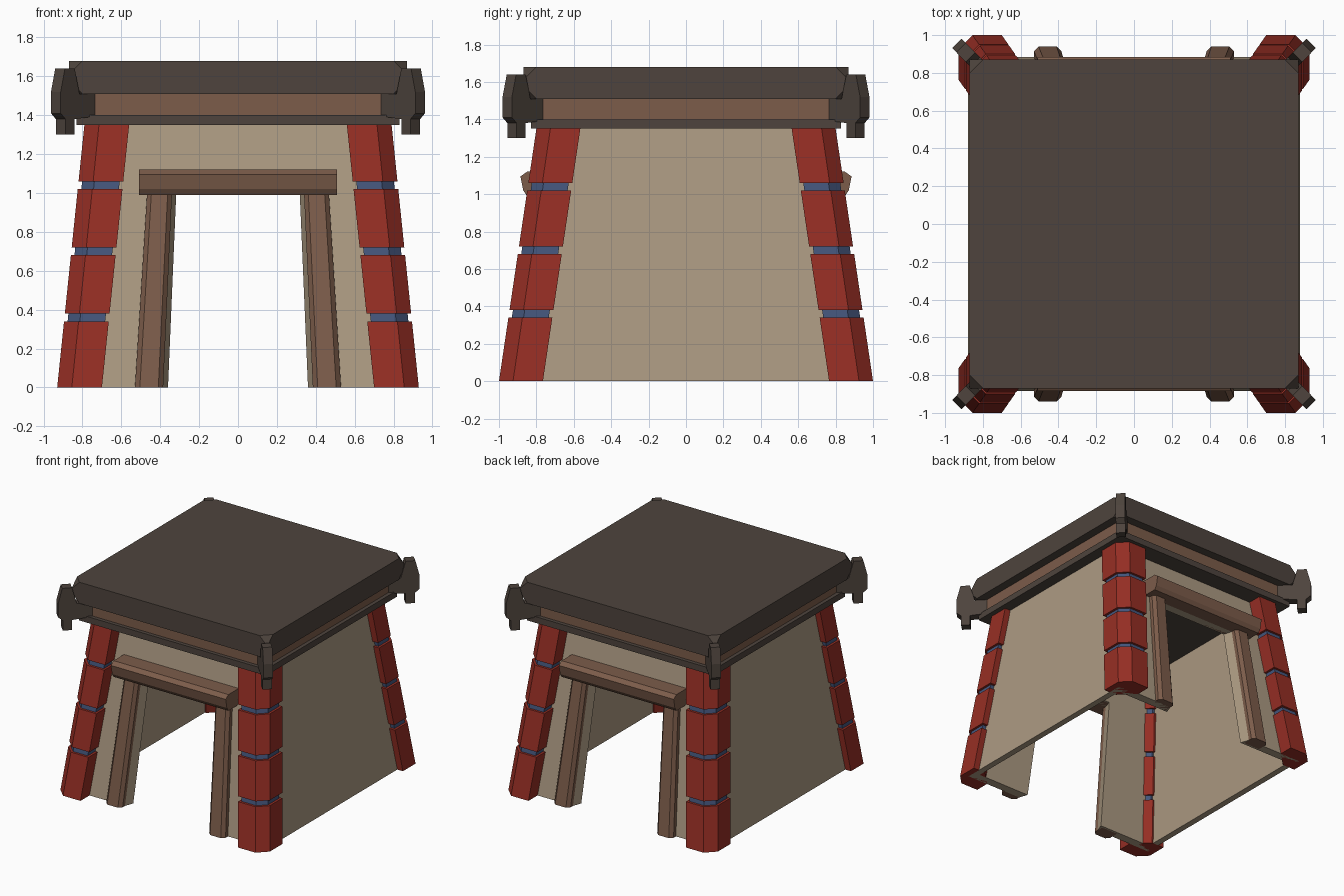
import bpy, bmesh
from mathutils import Vector

cube = bpy.data.objects.get("Cube")
if cube:
    bpy.data.objects.remove(cube, do_unlink=True)


def material(name, r, g, b):
    def lin(c):
        c /= 255
        return c / 12.92 if c < 0.04 else ((c + 0.055) / 1.055) ** 2.4
    m = bpy.data.materials.new(name)
    col = (lin(r), lin(g), lin(b), 1)
    m.use_nodes = True
    m.diffuse_color = col
    m.node_tree.nodes["Principled BSDF"].inputs["Base Color"].default_value = col
    return m


PLASTER = material("plaster", 172, 154, 130)
RED = material("red_paint", 150, 46, 36)
BLUE = material("blue_paint", 68, 86, 124)
WOOD = material("brown_wood", 124, 92, 74)
DARK = material("dark_wood", 78, 68, 61)

WALL_H = 1.35
LEAN_X, LEAN_Y = 0.14, 0.20


def loft(name, lower, upper, mat, corner_cut=0):
    """Solid between two matching loops of points."""
    bm = bmesh.new()
    a = [bm.verts.new(p) for p in lower]
    b = [bm.verts.new(p) for p in upper]
    n = len(a)
    bm.faces.new(a)
    bm.faces.new(b)
    for i in range(n):
        j = (i + 1) % n
        bm.faces.new((a[i], a[j], b[j], b[i]))
    if corner_cut:
        bmesh.ops.bevel(bm, geom=bm.verts[:], offset=corner_cut, segments=1,
                        affect='VERTICES')
    bmesh.ops.recalc_face_normals(bm, faces=bm.faces[:])
    me = bpy.data.meshes.new(name)
    bm.to_mesh(me)
    bm.free()
    me.materials.append(mat)
    ob = bpy.data.objects.new(name, me)
    bpy.context.collection.objects.link(ob)
    return ob


def shifted(x, y, z):
    """Lean toward the centre, keeping the width."""
    t = z / WALL_H
    return (x - LEAN_X * t, y - LEAN_Y * t, z)


def tapered(x, y, z):
    """Narrow with height in x, lean toward the centre in y."""
    t = z / WALL_H
    s = (y > 0) - (y < 0)
    return (x * (1 - LEAN_X / 0.88 * t), y - s * LEAN_Y * t, z)


def prism(name, poly, z0, z1, mat, lean, sx=1, sy=1):
    def ring(z):
        pts = [lean(x, y, z) for x, y in poly]
        return [(sx * x, sy * y, z) for x, y, z in pts]
    return loft(name, ring(z0), ring(z1), mat)


def slab(name, half, z0, z1, mat, cut=0):
    def ring(z):
        return [(half * sx, half * sy, z)
                for sx, sy in ((-1, -1), (1, -1), (1, 1), (-1, 1))]
    return loft(name, ring(z0), ring(z1), mat, cut)


SIDES = ((1, "left"), (-1, "right"))
ENDS = ((-1, "front"), (1, "back"))

# Cross-sections, drawn for one corner
pillar = [(0.70, 1.0), (0.855, 1.0), (0.93, 0.925), (0.93, 0.765),
          (0.82, 0.765), (0.70, 0.885)]
mid = Vector((0.815, 0.885))
core = [mid + (Vector(p) - mid) * 0.84 for p in pillar]
pier = [(0.36, 0.815), (0.385, 0.885), (0.88, 0.885), (0.88, 0.815)]
jamb = [(0.385, 0.83), (0.385, 0.915), (0.41, 0.94), (0.505, 0.94),
        (0.53, 0.915), (0.53, 0.83)]
header = [(-0.36, 0.815), (-0.385, 0.885), (0.385, 0.885), (0.36, 0.815)]
side_wall = [(0.83, -0.815), (0.88, -0.815), (0.88, 0.815), (0.83, 0.815)]
lintel = [(0.68, 0.99), (0.85, 0.99), (0.87, 1.02), (0.885, 1.095),
          (0.85, 1.12), (0.68, 1.12)]
blocks = [(0, 0.34), (0.38, 0.68), (0.72, 1.02), (1.06, 1.35)]
bracket = [(0.72, 1.51), (0.84, 1.51), (0.865, 1.64), (0.915, 1.64),
           (0.937, 1.52), (0.937, 1.41), (0.912, 1.38), (0.912, 1.30),
           (0.865, 1.30), (0.865, 1.38), (0.72, 1.40)]

for sx, side in SIDES:
    prism(side + "_wall", side_wall, 0, WALL_H, PLASTER, tapered, sx)
    for sy, end in ENDS:
        tag = end + "_" + side
        prism(tag + "_wall_pier", pier, 0, WALL_H, PLASTER, tapered, sx, sy)
        prism(tag + "_door_jamb", jamb, 0, 1.0, WOOD, tapered, sx, sy)

        # Corner pillar: red blocks around a blue core
        prism(tag + "_pillar_core", core, 0.02, 1.34, BLUE, shifted, sx, sy)
        for i, (z0, z1) in enumerate(blocks):
            prism(f"{tag}_pillar_block_{i + 1}", pillar, z0, z1, RED,
                  shifted, sx, sy)

        # Diagonal roof bracket
        def plate(off):
            return [(sx * (r + off), sy * (r * 1.02 - off), z)
                    for r, z in bracket]
        loft(tag + "_roof_bracket", plate(-0.025), plate(0.025), DARK)

for sy, end in ENDS:
    prism(end + "_wall_header", header, 0.99, WALL_H, PLASTER, tapered, 1, sy)
    loft(end + "_door_lintel",
         [(-0.51, sy * y, z) for y, z in lintel],
         [(0.51, sy * y, z) for y, z in lintel], WOOD)

# Layered flat roof
slab("roof_base", 0.83, 1.35, 1.40, DARK)
slab("roof_band", 0.80, 1.40, 1.51, WOOD)
slab("roof_top", 0.87, 1.51, 1.68, DARK, 0.07)
